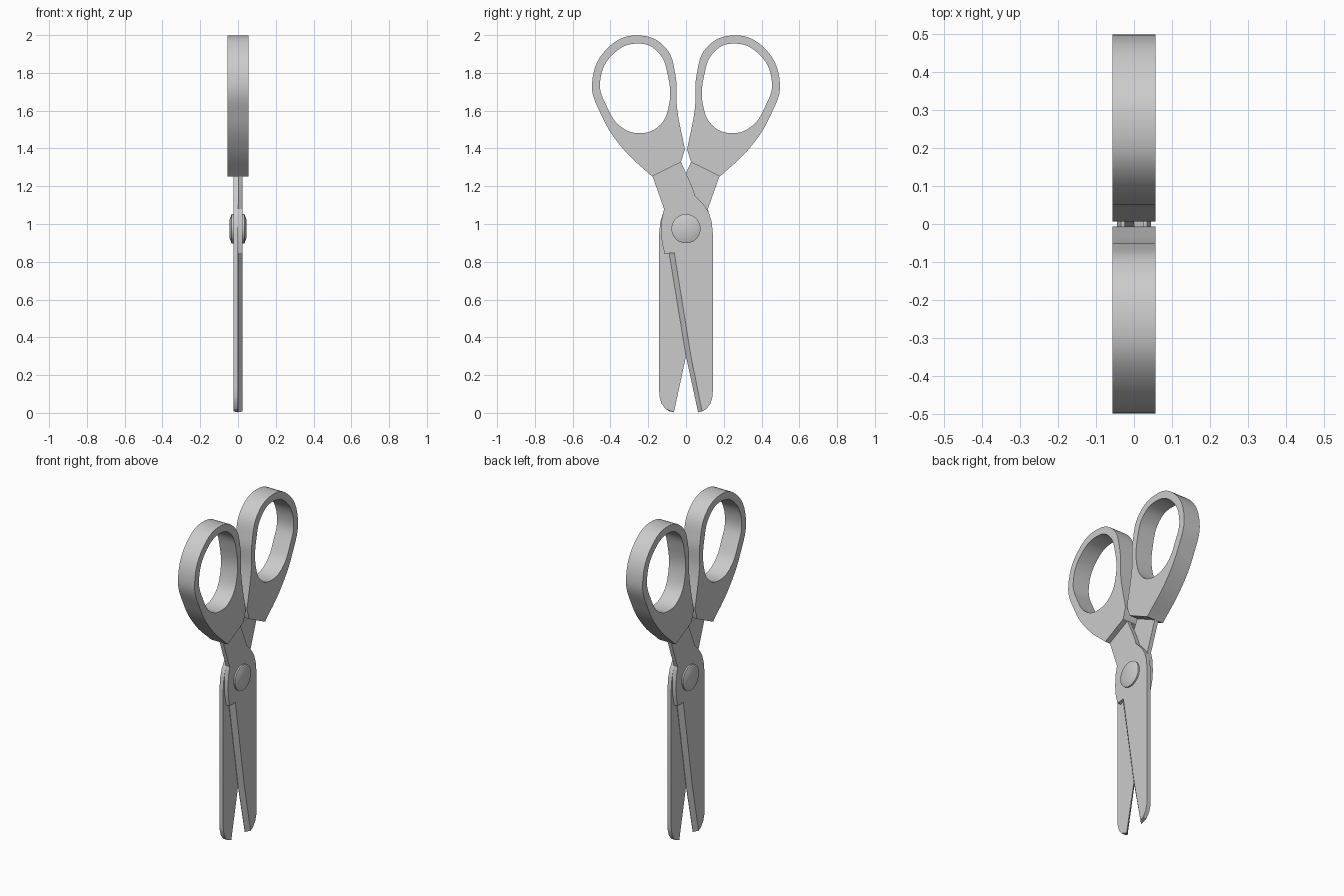
import bpy, bmesh
from math import pi, radians
from mathutils import Matrix

if "Cube" in bpy.data.objects:
    bpy.data.objects.remove(bpy.data.objects["Cube"])

grey = bpy.data.materials.new("plain grey")
grey.use_nodes = True
grey.diffuse_color = (0.6, 0.6, 0.6, 1)
grey.node_tree.nodes["Principled BSDF"].inputs["Base Color"].default_value = (0.6, 0.6, 0.6, 1)

HALF_TURN = Matrix.Rotation(pi, 4, 'Z')
THICK = 0.025


def finish(obj, angle=30):
    bpy.ops.object.select_all(action='DESELECT')
    obj.select_set(True)
    bpy.context.view_layer.objects.active = obj
    if obj.type == 'CURVE':
        bpy.ops.object.convert(target='MESH')
    obj = bpy.context.view_layer.objects.active
    obj.data.materials.clear()
    obj.data.materials.append(grey)
    bpy.ops.object.shade_smooth_by_angle(angle=radians(angle))
    return obj


def mesh_object(name, bm):
    bmesh.ops.recalc_face_normals(bm, faces=bm.faces[:])
    me = bpy.data.meshes.new(name)
    bm.to_mesh(me)
    bm.free()
    obj = bpy.data.objects.new(name, me)
    bpy.context.collection.objects.link(obj)
    return finish(obj)


def half_turn_copy(obj, name):
    twin = obj.copy()
    twin.data = obj.data.copy()
    twin.name = name
    bpy.context.collection.objects.link(twin)
    twin.matrix_world = HALF_TURN @ obj.matrix_world


# Blade: flat inner face, spine, shank and a ground cutting bevel
edge = [(-.09, .85), (0, .3), (.064, .003)]
ridge = [(-.062, .848), (.026, .3), (.085, .008)]
body = [(.108, .02), (.13, .05), (.14, .085), (.143, .13), (.143, .94),
        (.136, 1.01), (.121, 1.06), (.1, 1.095), (.074, 1.124), (.048, 1.15),
        (.035, 1.19), (.02, 1.225), (-.026, 1.327), (-.08, 1.42), (-.2, 1.4),
        (-.178, 1.255), (-.116, 1.08), (-.128, 1.03), (-.132, .96), (-.127, .9), (-.113, .842)]
bm = bmesh.new()
add = lambda pts, x: [bm.verts.new((x, y, z)) for y, z in pts]
low_edge, low_body = add(edge, 0), add(body, 0)
thin_edge, top_ridge, top_body = add(edge, .002), add(ridge, THICK), add(body, THICK)
bm.faces.new(low_edge + low_body)
bm.faces.new(top_ridge + top_body)
low, top = low_edge + low_body, thin_edge + top_body
for i in range(len(low)):
    j = (i + 1) % len(low)
    bm.faces.new((low[i], low[j], top[j], top[i]))
for i in range(2):
    bm.faces.new((thin_edge[i], thin_edge[i + 1], top_ridge[i + 1], top_ridge[i]))
bm.faces.new((thin_edge[0], top_ridge[0], top_body[-1]))
bm.faces.new((thin_edge[2], top_ridge[2], top_body[0]))
half_turn_copy(mesh_object("left_blade", bm), "right_blade")

# Handle: rounded loop with a finger hole, corners only at the shank
outer = [(-.245, 1.998), (-.4, 1.945), (-.497, 1.75), (-.445, 1.57), (-.335, 1.4),
         (-.18, 1.252), (-.027, 1.327), (-.006, 1.395), (-.048, 1.62),
         (-.056, 1.79), (-.11, 1.935)]
hole = [(-.245, 1.955), (-.38, 1.905), (-.455, 1.75), (-.418, 1.62), (-.345, 1.515),
        (-.245, 1.481), (-.145, 1.517), (-.092, 1.62), (-.097, 1.79), (-.148, 1.91)]
curve = bpy.data.curves.new("handle", 'CURVE')
curve.dimensions = '2D'
curve.fill_mode = 'BOTH'
curve.extrude = .056
curve.resolution_u = 8
for points, corners in ((outer, (5, 6, 7)), (hole, ())):
    sp = curve.splines.new('BEZIER')
    sp.bezier_points.add(len(points) - 1)
    sp.use_cyclic_u = True
    for i, (p, co) in enumerate(zip(sp.bezier_points, points)):
        p.co = (*co, 0)
        kind = 'VECTOR' if i in corners else 'AUTO'
        p.handle_left_type = p.handle_right_type = kind
handle = bpy.data.objects.new("front_handle", curve)
bpy.context.collection.objects.link(handle)
handle.rotation_euler = (pi / 2, 0, pi / 2)
handle = finish(handle)
bpy.context.view_layer.update()
half_turn_copy(handle, "back_handle")

# Pivot bolt: chamfered disc heads joined through both blades
profile = [(-.045, .048), (-.034, .077), (.034, .077), (.045, .048)]
bm = bmesh.new()
rings = []
for x, r in profile:
    spin = Matrix.Translation((x, 0, .975)) @ Matrix.Rotation(pi / 2, 4, 'Y')
    rings.append(bmesh.ops.create_circle(bm, segments=40, radius=r, matrix=spin)["verts"])
for a, b in zip(rings, rings[1:]):
    for i in range(40):
        j = (i + 1) % 40
        bm.faces.new((a[i], a[j], b[j], b[i]))
bm.faces.new(rings[0])
bm.faces.new(rings[-1])
mesh_object("pivot_bolt", bm)
